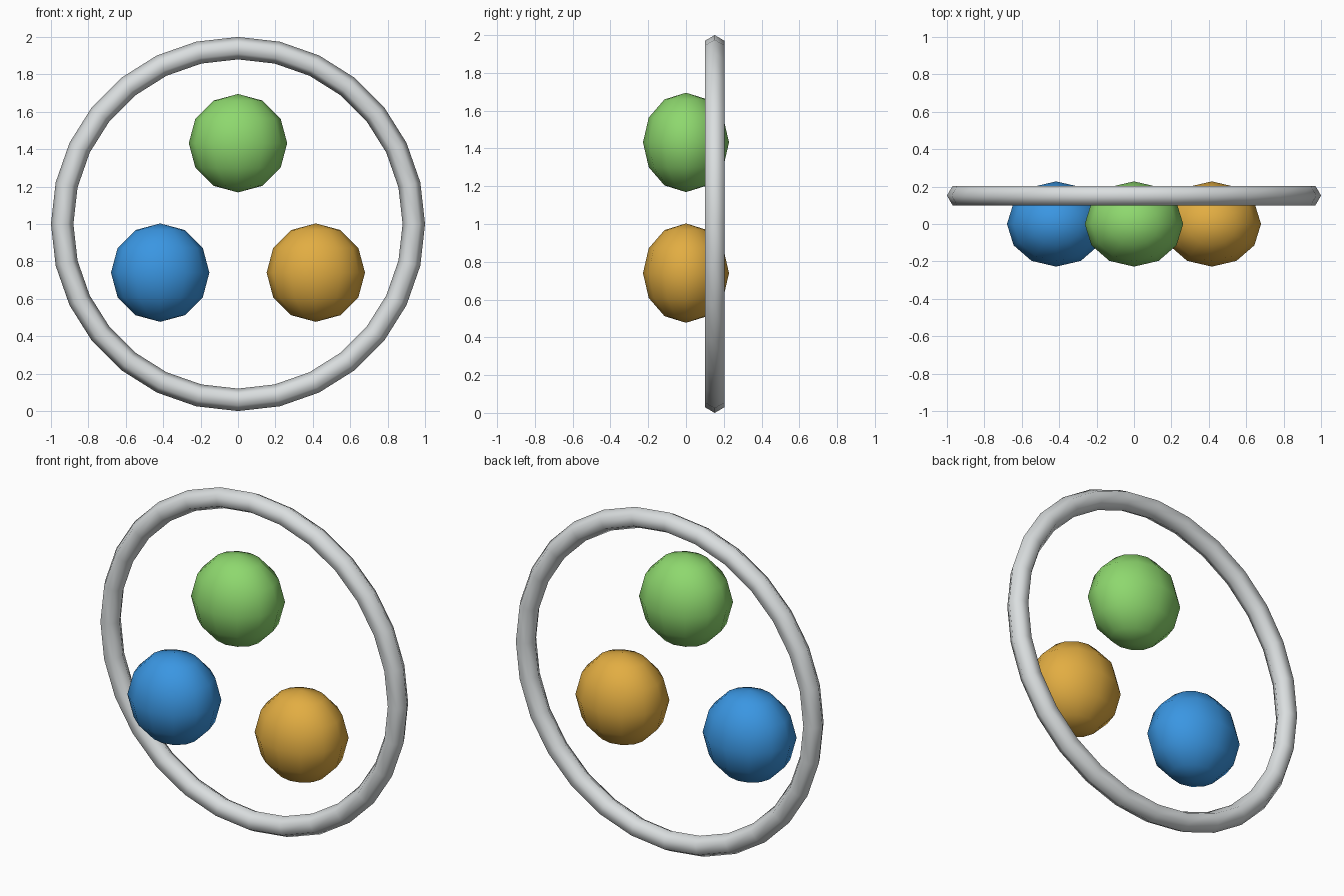
import bpy, math

if "Cube" in bpy.data.objects:
    bpy.data.objects.remove(bpy.data.objects["Cube"])


def material(name, rgb):
    # 0-255 display colour converted to linear
    mat = bpy.data.materials.new(name)
    lin = [((c / 255 + 0.055) / 1.055) ** 2.4 for c in rgb]
    mat.diffuse_color = (*lin, 1)
    mat.use_nodes = True
    mat.node_tree.nodes["Principled BSDF"].inputs["Base Color"].default_value = mat.diffuse_color
    return mat


def finish(name, mat):
    ob = bpy.context.object
    ob.name = name
    ob.data.materials.append(mat)
    bpy.ops.object.shade_smooth()
    return ob


# Upright ring with a six-sided cross-section
bpy.ops.mesh.primitive_torus_add(major_segments=28, minor_segments=6,
                                 major_radius=0.94, minor_radius=0.06,
                                 location=(0, 0.152, 1.0),
                                 rotation=(math.pi / 2, 0, 0))
finish("ring", material("light grey", (218, 222, 223)))

# Three balls, slightly flattened front to back
RADIUS, FLATTEN = 0.263, 0.866
balls = [
    ("top_ball", 0.0, 1.432, "green", (142, 216, 110)),
    ("left_ball", -0.416, 0.74, "blue", (58, 150, 226)),
    ("right_ball", 0.416, 0.74, "amber", (226, 173, 66)),
]
for name, x, z, colour, rgb in balls:
    bpy.ops.mesh.primitive_uv_sphere_add(segments=12, ring_count=6,
                                         radius=RADIUS, location=(x, 0, z))
    finish(name, material(colour, rgb)).scale.y = FLATTEN
